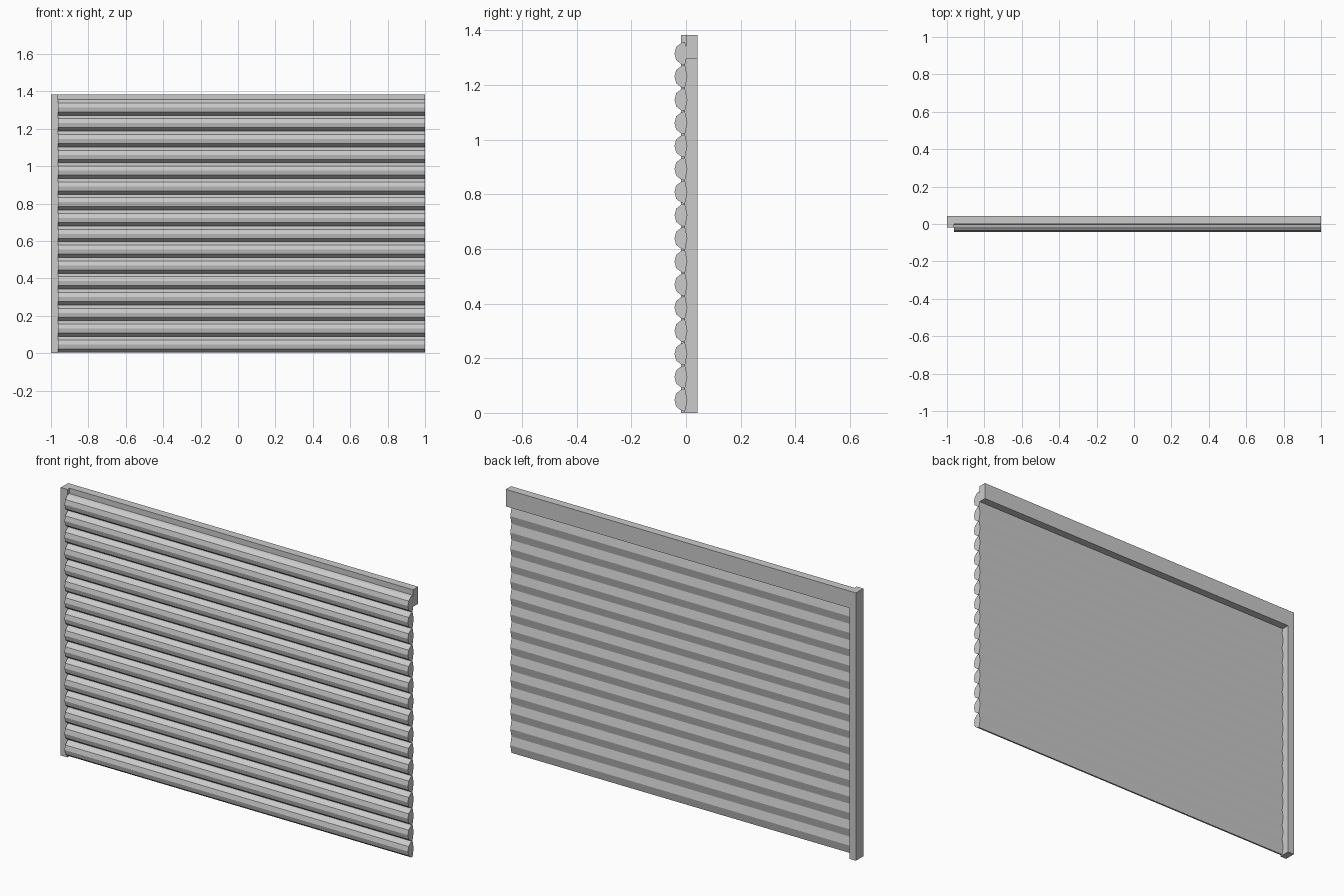
import bpy

if "Cube" in bpy.data.objects:
    bpy.data.objects.remove(bpy.data.objects["Cube"])

GREY = bpy.data.materials.new("light_grey_metal")
GREY.diffuse_color = (0.6, 0.6, 0.6, 1)
GREY.use_nodes = True
GREY.node_tree.nodes["Principled BSDF"].inputs["Base Color"].default_value = GREY.diffuse_color


def extrude_x(name, profile, x0, x1):
    """Closed (y, z) profile extruded along x, with end caps."""
    n = len(profile)
    verts = [(x, y, z) for x in (x0, x1) for y, z in profile]
    faces = [(i, (i + 1) % n, (i + 1) % n + n, i + n) for i in range(n)]
    faces += [tuple(reversed(range(n))), tuple(range(n, 2 * n))]
    mesh = bpy.data.meshes.new(name)
    mesh.from_pydata(verts, [], faces)
    mesh.materials.append(GREY)
    obj = bpy.data.objects.new(name, mesh)
    bpy.context.collection.objects.link(obj)
    return obj


def rect(y0, y1, z0, z1):
    return [(y0, z0), (y1, z0), (y1, z1), (y0, z1)]


HEIGHT, INNER_X = 1.383, -0.962

# Side guide rail and the header box along the top
extrude_x("guide_rail", rect(-0.018, 0.042, 0, HEIGHT), -1, INNER_X)
extrude_x("header_box", rect(0.0, 0.042, 1.295, HEIGHT), INNER_X, 1)

# Slats: faceted bulge at the front, shallow ridge at the back
PITCH, COUNT, FIRST_Z = 0.0845, 16, 0.047
half = [(-0.036, 0.024), (-0.017, 0.039), (-0.004, PITCH / 2)]
lower = [(y, -z) for y, z in half]
slat = [(-0.042, 0)] + lower + [(0.005, 0)] + half[::-1]
for i in range(COUNT):
    cz = FIRST_Z + i * PITCH
    extrude_x(f"slat_{i + 1}", [(y, cz + z) for y, z in slat], INNER_X, 1)
